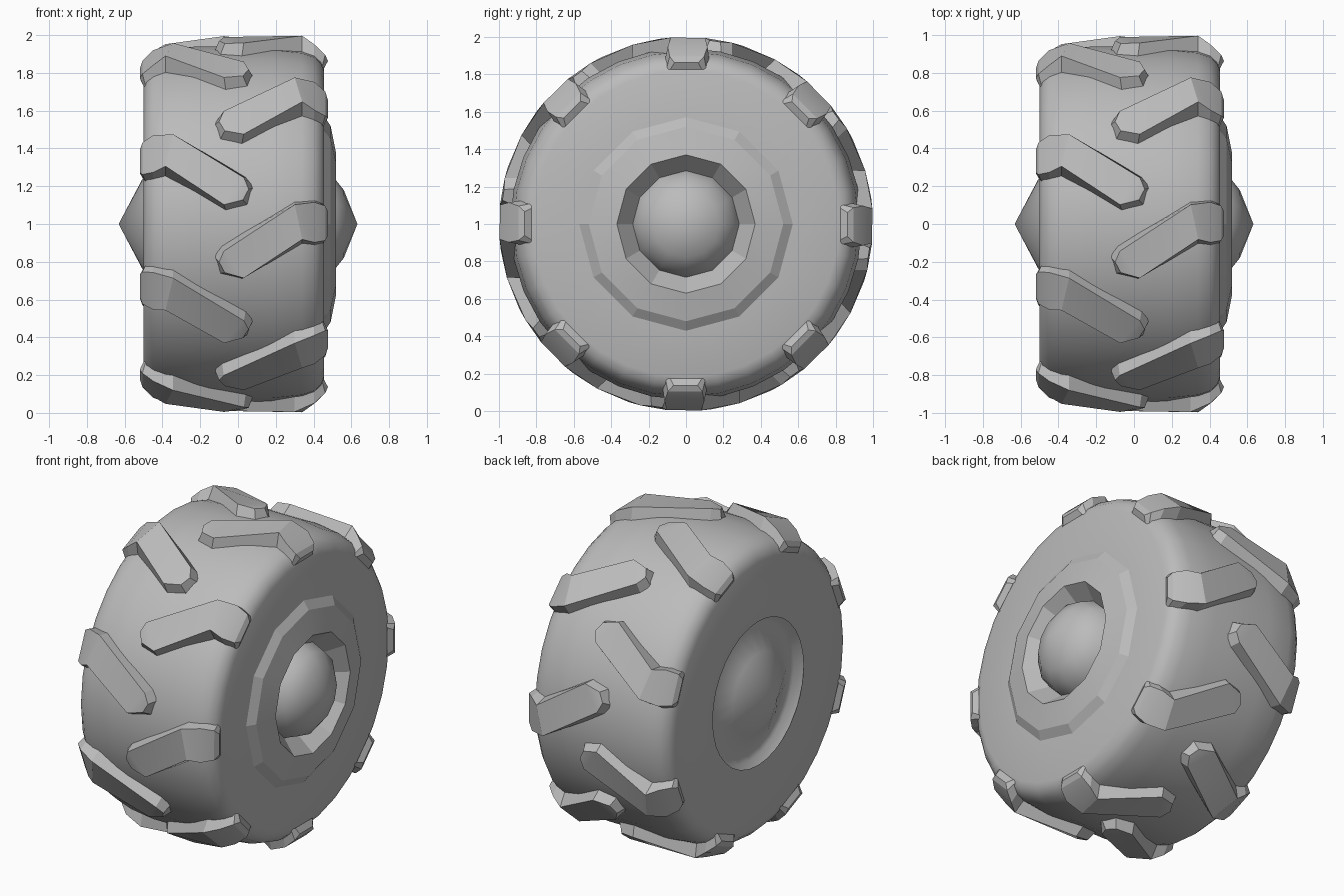
import bpy, bmesh, math
from mathutils import Matrix

cube = bpy.data.objects.get("Cube")
if cube:
    bpy.data.objects.remove(cube, do_unlink=True)

grey = bpy.data.materials.new("mid_grey")
grey.use_nodes = True
colour = (0.5, 0.5, 0.5, 1)
grey.diffuse_color = colour
grey.node_tree.nodes["Principled BSDF"].inputs["Base Color"].default_value = colour

MID = -0.022  # middle of the tyre width along the axle


def finish(bm, name, angle):
    """Turn a bmesh into a shaded object raised onto the ground."""
    bmesh.ops.recalc_face_normals(bm, faces=bm.faces)
    mesh = bpy.data.meshes.new(name)
    bm.to_mesh(mesh)
    bm.free()
    mesh.materials.append(grey)
    obj = bpy.data.objects.new(name, mesh)
    bpy.context.collection.objects.link(obj)
    obj.location.z = 1
    bpy.ops.object.select_all(action='DESELECT')
    obj.select_set(True)
    bpy.context.view_layer.objects.active = obj
    bpy.ops.object.shade_smooth_by_angle(angle=math.radians(angle))
    return obj


def lathe(name, profile, steps, angle=30):
    """Spin a profile of (x, radius) points about the axle."""
    bm = bmesh.new()
    verts = [bm.verts.new((x, 0, r)) for x, r in profile]
    edges = [bm.edges.new(pair) for pair in zip(verts, verts[1:])]
    bmesh.ops.spin(bm, geom=verts + edges, cent=(0, 0, 0), axis=(1, 0, 0),
                   angle=math.tau, steps=steps, use_duplicate=False)
    bmesh.ops.remove_doubles(bm, verts=bm.verts, dist=0.0005)
    return finish(bm, name, angle)


# Tyre body: rounded shoulders and flat sidewalls
half = [(0.478, 0.45), (0.478, 0.82), (0.462, 0.865), (0.425, 0.9),
        (0.36, 0.922), (0.2, 0.94)]
lathe("tyre_body", [(MID + x, r) for x, r in half]
      + [(MID - x, r) for x, r in reversed(half)], 32, 40)

# Outer hub ring with a sunken well and a domed cap
lathe("hub_ring", [(0.45, 0.58), (0.49, 0.52), (0.52, 0.37), (0.42, 0.285)], 12, 15)
lathe("hub_cap", [(0.42, 0.285), (0.5, 0.255), (0.56, 0.18), (0.632, 0)], 12, 50)

# Inner dish with a shallow cone
lathe("inner_dish", [(-0.5, 0.5), (-0.44, 0.44), (-0.43, 0.385),
                     (-0.5, 0.25), (-0.632, 0)], 24, 60)


def tread_point(x, s, r):
    """Wrap a flat tread point around the axle, starting at the front."""
    a = math.asin(s / 0.98)
    return (x, -r * math.cos(a), r * math.sin(a))


# Stations along a lug: upper edge x, s; lower edge x, s; top radius
stations = [(-0.135, -0.175, -0.105, -0.285, 0.99),
            (-0.087, -0.116, 0.018, -0.31, 1.0),
            (0.3, 0.125, 0.34, -0.11, 1.0),
            (0.405, 0.143, 0.405, -0.13, 0.955),
            (0.462, 0.13, 0.462, -0.125, 0.9),
            (0.476, 0.1, 0.476, -0.1, 0.865)]


def lug(bm, turn, mirror):
    rings = []
    for i, (xu, su, xl, sl, top) in enumerate(stations):
        inset = 0.035 if i == 0 else 0.012 if i == 1 else 0
        base = top - 0.085 if i < 4 else 0.83
        flat = [(xu, su, base), (xu + inset, su - 0.025, top),
                (xl + inset, sl + 0.03, top), (xl, sl, base)]
        if i > 3:
            flat[0] = (xu - 0.02, su, base)
            flat[3] = (xl - 0.02, sl, base)
        rings.append([bm.verts.new(tread_point(*p)) for p in flat])
    for a, b in zip(rings, rings[1:]):
        for k in range(3):
            bm.faces.new((a[k], a[k + 1], b[k + 1], b[k]))
    bm.faces.new(rings[0])
    bm.faces.new(rings[-1])
    verts = [v for ring in rings for v in ring]
    if mirror:
        for v in verts:
            v.co.x = 2 * MID - v.co.x
    bmesh.ops.rotate(bm, verts=verts, cent=(0, 0, 0),
                     matrix=Matrix.Rotation(-turn, 3, 'X'))


# Eight lugs on each side, staggered by half a step
for name, mirror in (("left_treads", False), ("right_treads", True)):
    bm = bmesh.new()
    for i in range(8):
        lug(bm, math.tau * (i + 0.5 * mirror) / 8, mirror)
    finish(bm, name, 22)
